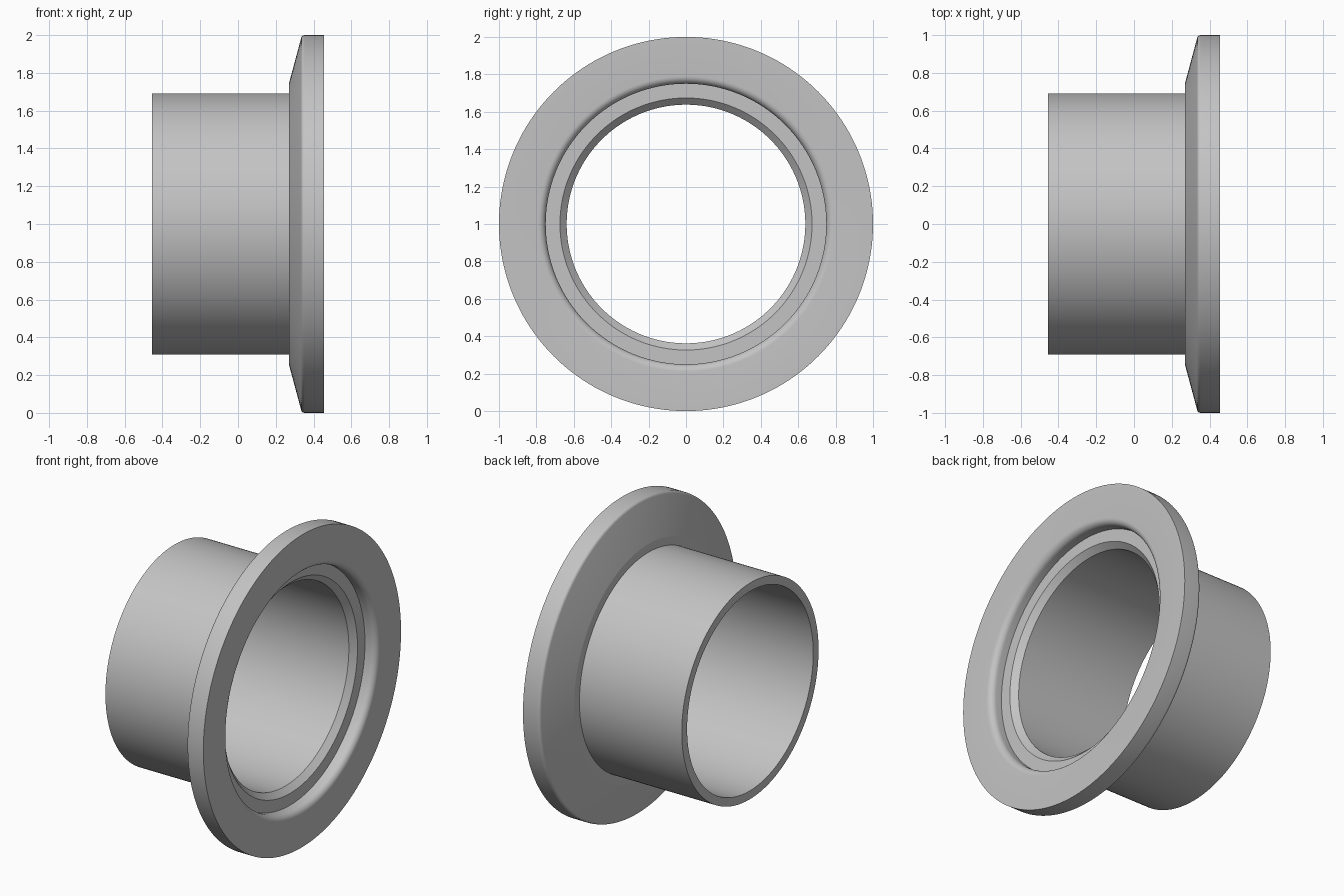
import bpy
import bmesh
from math import sin, cos, radians
from mathutils import Matrix, Vector

cube = bpy.data.objects.get("Cube")
if cube:
    bpy.data.objects.remove(cube, do_unlink=True)

HALF = 0.4545      # half of the overall length
TUBE_R = 0.692
BORE_R = 0.638
SEAT_R = 0.75
SEGMENTS = 160


def arc(x, r, radius, start, end, steps=8):
    """Points of a rounded corner in the (axis, radius) plane."""
    angles = [radians(start + (end - start) * i / steps) for i in range(steps + 1)]
    return [(x + radius * cos(a), r + radius * sin(a)) for a in angles]


# Closed cross-section, from the tube's open end round the flange and back through the bore
profile = [(-HALF, BORE_R), (-HALF, TUBE_R), (0.27, TUBE_R), (0.27, 0.745)]
profile += arc(0.3537, 0.98, 0.02, 165, 90)                    # rounded rear rim
profile += [(HALF, 1.0)]                                       # sharp front rim
profile += arc(HALF - 0.04, SEAT_R + 0.04, 0.04, 0, -90)       # rounded seat lip
profile += [(HALF - 0.08, SEAT_R), (HALF - 0.08, 0.674),       # seat floor
            (HALF - 0.116, BORE_R)]                            # bore chamfer

# Revolve the section about the x axis
bm = bmesh.new()
rings = []
for i in range(SEGMENTS):
    turn = Matrix.Rotation(radians(360 * i / SEGMENTS), 3, 'X')
    rings.append([bm.verts.new(turn @ Vector((x, 0, r)) + Vector((0, 0, 1)))
                  for x, r in profile])
count = len(profile)
for i, ring in enumerate(rings):
    following = rings[(i + 1) % SEGMENTS]
    for j in range(count):
        k = (j + 1) % count
        bm.faces.new((ring[j], ring[k], following[k], following[j]))
bmesh.ops.recalc_face_normals(bm, faces=bm.faces)

mesh = bpy.data.meshes.new("flanged_tube")
bm.to_mesh(mesh)
bm.free()
tube = bpy.data.objects.new("flanged_tube", mesh)
bpy.context.collection.objects.link(tube)

# Plain grey metal
grey = bpy.data.materials.new("light_grey")
grey.use_nodes = True
colour = (0.55, 0.55, 0.55, 1)
grey.diffuse_color = colour
grey.node_tree.nodes["Principled BSDF"].inputs["Base Color"].default_value = colour
mesh.materials.append(grey)

# Smooth curves with crisp machined edges
bpy.ops.object.select_all(action='DESELECT')
tube.select_set(True)
bpy.context.view_layer.objects.active = tube
bpy.ops.object.shade_smooth_by_angle(angle=radians(13))
